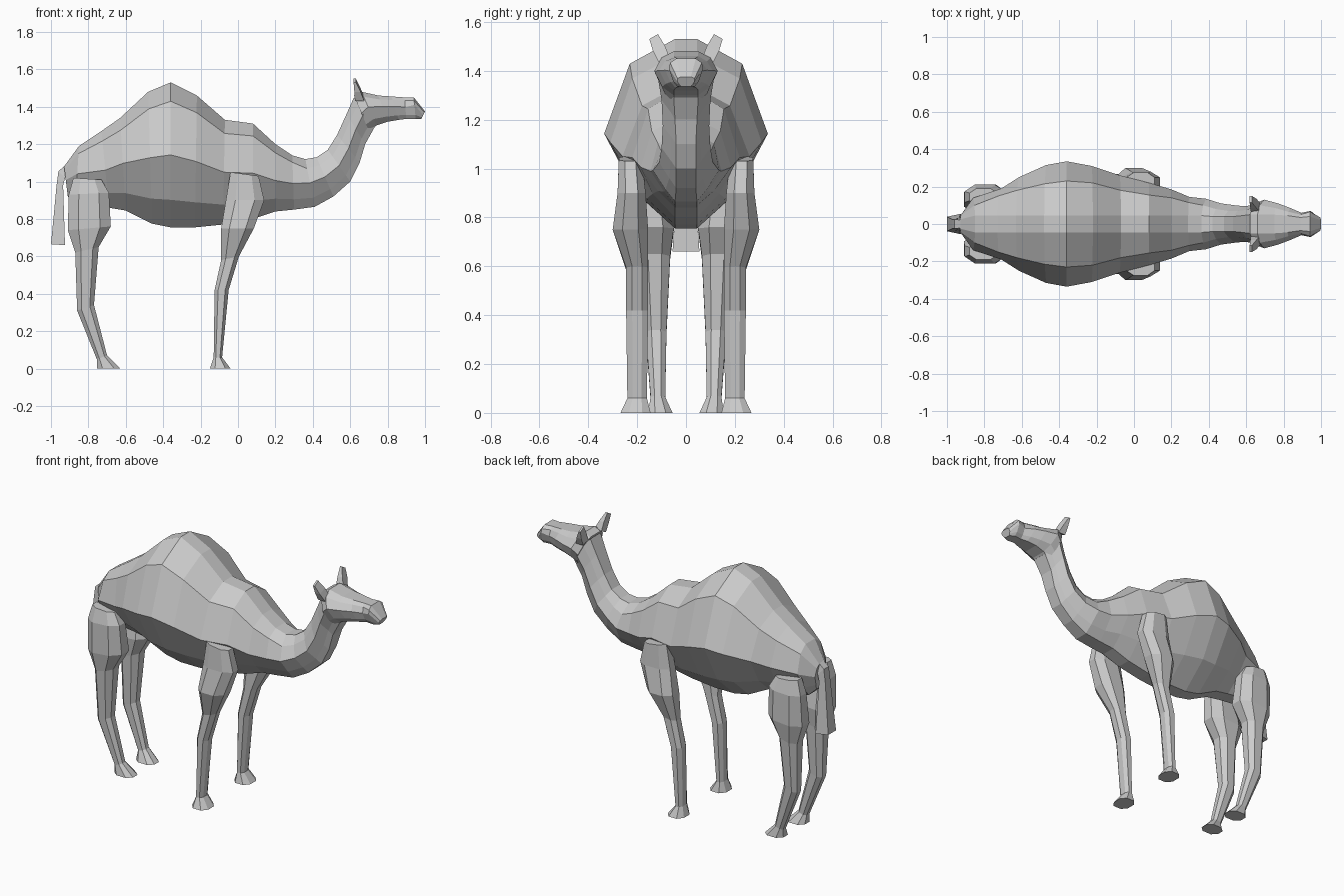
import bpy, bmesh

def loft(name, rings):
    """Skin a list of closed rings, cap both ends, flat shaded."""
    bm = bmesh.new()
    vs = [[bm.verts.new(p) for p in r] for r in rings]
    n = len(rings[0])
    for a, b in zip(vs, vs[1:]):
        for i in range(n):
            j = (i + 1) % n
            bm.faces.new((a[i], a[j], b[j], b[i]))
    bm.faces.new(vs[0])
    bm.faces.new(vs[-1])
    bmesh.ops.recalc_face_normals(bm, faces=bm.faces)
    me = bpy.data.meshes.new(name)
    bm.to_mesh(me)
    bm.free()
    ob = bpy.data.objects.new(name, me)
    bpy.context.collection.objects.link(ob)
    return ob

def body_ring(xt, zt, xb, zb, wt, ws, wm, fm, fs=0.13, low=0.62, fl=0.81):
    """Ten-sided section between a spine point and a belly point."""
    half = [(wt, 0), (ws, fs), (wm, fm), (wm * low, fl), (min(wt, wm * 0.5), 1)]
    pts = [(xt + (xb - xt) * f, w, zt + (zb - zt) * f) for w, f in half]
    return pts + [(x, -y, z) for x, y, z in reversed(pts)]

def limb_ring(z0, z1, x0, x1, y0, y1, s):
    """Eight-sided section; z0 at the back edge, z1 at the front edge."""
    unit = [(1, .45), (.5, 1), (-.5, 1), (-1, .45), (-1, -.45), (-.5, -1), (.5, -1), (1, -.45)]
    cx, cy, rx, ry = (x0 + x1) / 2, (y0 + y1) / 2, (x1 - x0) / 2, (y1 - y0) / 2
    return [(cx + u * rx, s * (cy + v * ry), (z0 + z1) / 2 + u * (z1 - z0) / 2) for u, v in unit]

# Torso: spine x, z, belly x, z, spine / shoulder / flank half widths, flank position
torso = [
    (-.93, 1.08, -.91, .92, .025, .045, .055, .45),
    (-.85, 1.19, -.87, .88, .045, .10, .14, .48),
    (-.73, 1.27, -.69, .86, .045, .15, .19, .51),
    (-.63, 1.34, -.60, .845, .045, .18, .25, .49),
    (-.48, 1.48, -.46, .775, .045, .215, .315, .50),
    (-.36, 1.53, -.36, .755, .045, .23, .335, .50),
    (-.22, 1.46, -.23, .755, .045, .22, .31, .50),
    (-.07, 1.33, -.08, .77, .045, .18, .26, .50),
    (.08, 1.31, .08, .80, .045, .155, .22, .52),
    (.20, 1.20, .20, .84, .045, .14, .185, .54),
    (.29, 1.14, .30, .85, .045, .115, .145, .52),
]
# Neck: same layout, sections turning to follow the curve
neck = [
    (.36, 1.12, .41, .865, .045, .10, .135, .5),
    (.42, 1.13, .51, .92, .04, .08, .11, .5),
    (.48, 1.17, .60, 1.0, .04, .07, .10, .5),
    (.53, 1.25, .65, 1.10, .04, .07, .095, .5),
    (.58, 1.36, .68, 1.20, .045, .075, .10, .5),
    (.62, 1.45, .73, 1.29, .05, .09, .115, .5),
]
rings = [body_ring(*r) for r in torso] + [body_ring(*r, fs=.2) for r in neck]
loft("body_and_neck", rings)

# Head
head = [
    (.62, 1.46, .70, 1.27, .05, .09, .115, .5),
    (.66, 1.48, .74, 1.30, .05, .10, .13, .45),
    (.75, 1.46, .80, 1.32, .05, .085, .11, .42),
    (.82, 1.455, .86, 1.33, .045, .065, .085, .42),
    (.89, 1.45, .90, 1.335, .035, .05, .06, .45),
    (.94, 1.45, .95, 1.335, .04, .065, .07, .35),
    (1.0, 1.375, .98, 1.335, .02, .035, .035, .5),
]
loft("head", [body_ring(*r, fs=.15, low=.75) for r in head])

# Legs: back z, front z, x range, y range
front_leg = [
    (1.05, 1.03, -.04, .11, .18, .275),
    (.90, .90, -.065, .14, .165, .28),
    (.75, .75, -.09, .085, .155, .30),
    (.58, .60, -.09, .005, .155, .245),
    (.42, .42, -.125, -.05, .155, .245),
    (.06, .06, -.13, -.085, .16, .24),
    (0, 0, -.15, -.04, .145, .268),
]
hind_leg = [
    (1.02, 1.01, -.88, -.73, .10, .19),
    (.93, .94, -.905, -.69, .08, .21),
    (.74, .76, -.91, -.68, .05, .21),
    (.62, .65, -.87, -.745, .065, .19),
    (.31, .34, -.86, -.77, .08, .165),
    (.05, .07, -.755, -.70, .085, .145),
    (0, 0, -.755, -.63, .055, .155),
]
for side, s in (("left", 1), ("right", -1)):
    loft("front_leg_" + side, [limb_ring(*r, s) for r in front_leg])
    loft("hind_leg_" + side, [limb_ring(*r, s) for r in hind_leg])
    # Ear: flat tapered blade leaning outward
    ear = [(.625, .675, .065, .11, 1.44), (.622, .655, .085, .135, 1.49), (.618, .63, .115, .15, 1.54)]
    loft("ear_" + side, [[(x0, s * y0, z + .01), (x1, s * y0, z + .01),
                          (x1, s * y1, z - .01), (x0, s * y1, z - .01)] for x0, x1, y0, y1, z in ear])

# Tail: back x, z, front x, z, half width
tail = [(-.92, 1.09, -.89, 1.03, .03), (-.96, 1.055, -.925, 1.02, .035),
        (-.97, .98, -.935, .98, .035), (-.985, .82, -.93, .82, .045), (-1.0, .665, -.925, .66, .055)]
loft("tail", [[(xa, w * .7, za), (xb, w, zb), (xb, -w, zb), (xa, -w * .7, za)]
              for xa, za, xb, zb, w in tail])
